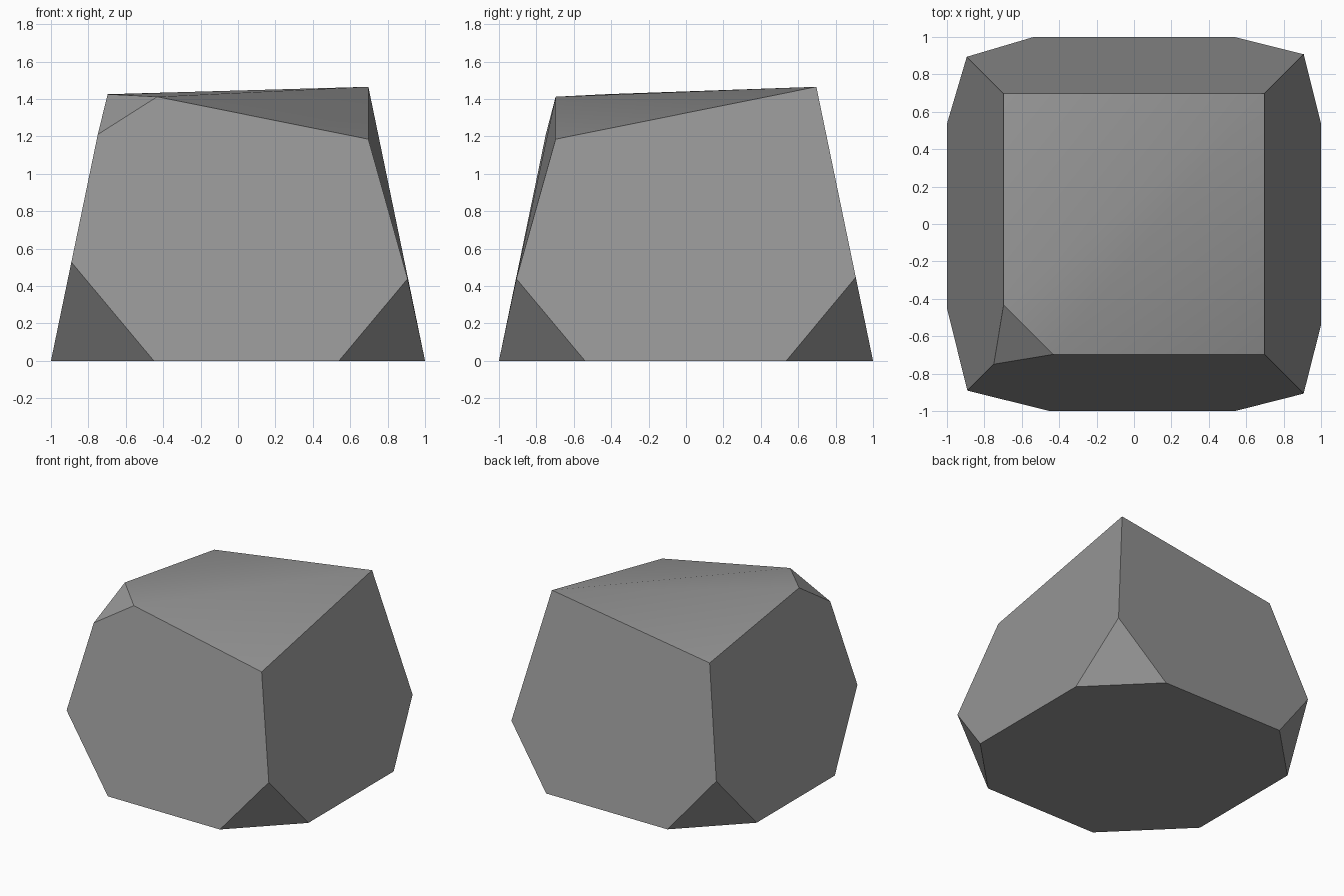
import bpy
import bmesh
import math
from mathutils import Vector

cube = bpy.data.objects.get("Cube")
if cube:
    bpy.data.objects.remove(cube, do_unlink=True)

# Stone colour
stone = bpy.data.materials.new("stone_grey")
stone.use_nodes = True
grey = (0.3, 0.3, 0.3, 1.0)
stone.diffuse_color = grey
stone.node_tree.nodes["Principled BSDF"].inputs["Base Color"].default_value = grey

# Tapered block with an uneven top: corners keyed by (side x, side y, level)
TOP_HALF = 0.697
ring = [(-1, -1), (1, -1), (1, 1), (-1, 1)]
top_heights = dict(zip(ring, (1.465, 1.185, 1.465, 1.256)))
corners = {}
for x, y in ring:
    corners[x, y, 0] = Vector((x, y, 0))
    corners[x, y, 1] = Vector((x * TOP_HALF, y * TOP_HALF, top_heights[x, y]))

# Chipped corners: share cut from level edges, share cut from the upright edge
chips = {
    (-1, -1, 0): (0.275, 0.36),
    (1, -1, 0): (0.23, 0.37),
    (1, 1, 0): (0.232, 0.305),
    (-1, 1, 0): (0.232, 0.35),
    (-1, -1, 1): (0.19, 0.174),
}

bm = bmesh.new()
points = {}


def point(corner, toward):
    """Vertex at a corner, or part way along the edge where it is chipped."""
    key = (corner, toward if corner in chips else None)
    if key not in points:
        co = corners[corner]
        if corner in chips:
            upright = corner[2] != toward[2]
            co = co.lerp(corners[toward], chips[corner][upright])
        points[key] = bm.verts.new(co)
    return points[key]


def side(loop):
    """Face through a loop of corners, trimmed at the chips."""
    verts = []
    for i, corner in enumerate(loop):
        for neighbour in (loop[i - 1], loop[(i + 1) % len(loop)]):
            v = point(corner, neighbour)
            if v not in verts:
                verts.append(v)
    return bm.faces.new(verts)


# Base, top and four walls
base = [(x, y, 0) for x, y in ring]
top = [(x, y, 1) for x, y in ring]
side(base[::-1])
top_face = side(top)
for i in range(4):
    j = (i + 1) % 4
    side([base[i], base[j], top[j], top[i]])

# Chip facets
for corner in chips:
    bm.faces.new([v for (c, _), v in points.items() if c == corner])

# Ridge across the top, from the chipped corner to the opposite one
peak = points[top[2], None]
front_cut = points[top[0], top[1]]
left_cut = points[top[0], top[3]]
for end in (front_cut, left_cut):
    for face in list(peak.link_faces):
        if end in face.verts[:] and top_face.is_valid and all(v.co.z > 1.1 for v in face.verts):
            if not any(end in e.verts[:] for e in peak.link_edges):
                bmesh.utils.face_split(face, peak, end)

# The low front corner leaves a slight bulge above its base chip
points[base[1], top[1]].co += Vector((0.019, -0.019, 0.0))

bmesh.ops.recalc_face_normals(bm, faces=bm.faces[:])
mesh = bpy.data.meshes.new("chipped_block")
bm.to_mesh(mesh)
bm.free()
mesh.materials.append(stone)
block = bpy.data.objects.new("chipped_block", mesh)
bpy.context.collection.objects.link(block)

# Soft shading across bent faces, sharp edges elsewhere
bpy.ops.object.select_all(action="DESELECT")
block.select_set(True)
bpy.context.view_layer.objects.active = block
bpy.ops.object.shade_smooth_by_angle(angle=math.radians(30))
